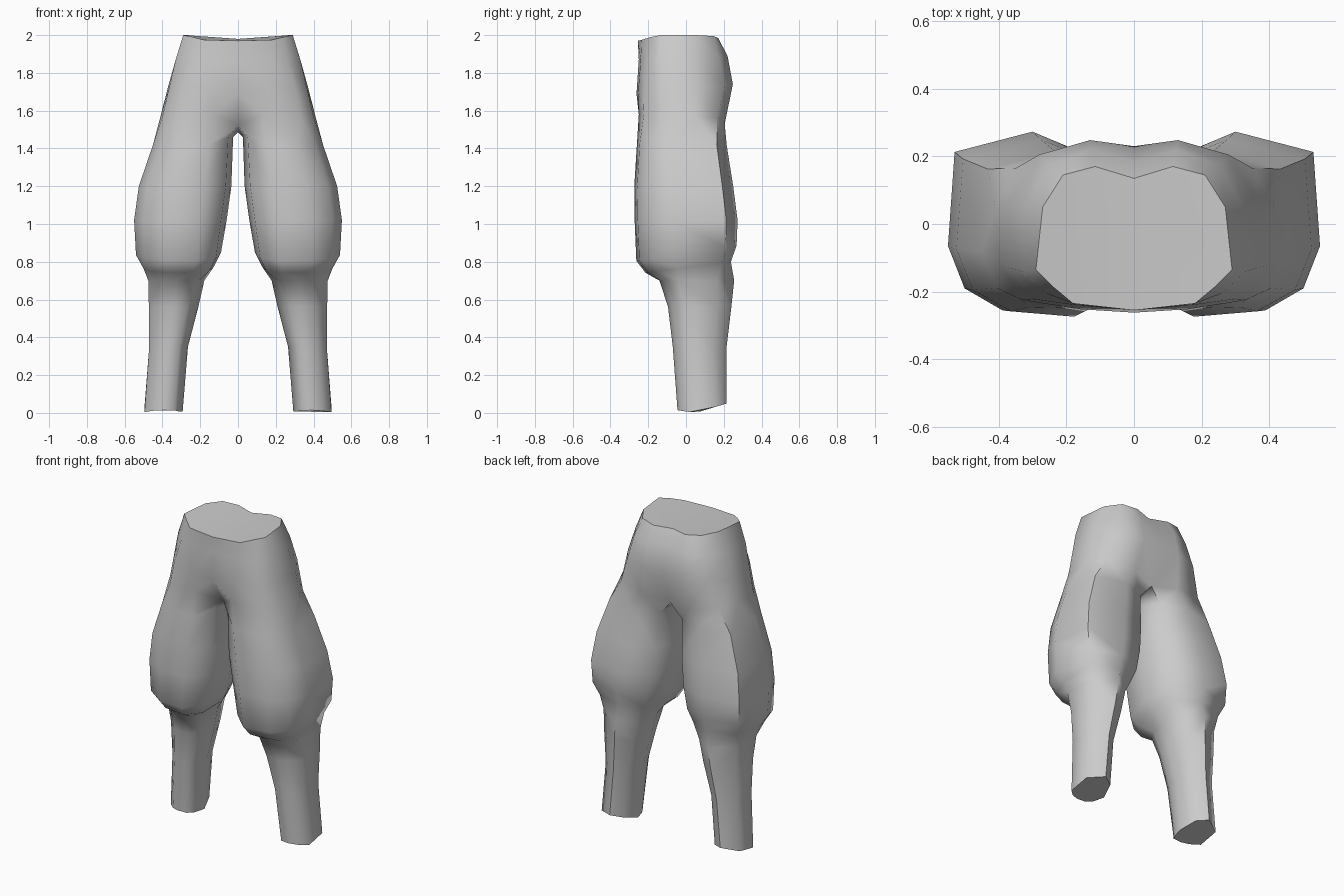
import bpy, bmesh, math

cube = bpy.data.objects.get("Cube")
if cube:
    bpy.data.objects.remove(cube, do_unlink=True)

# One plain grey material
grey = bpy.data.materials.new("plain grey")
grey.use_nodes = True
grey.diffuse_color = (0.6, 0.6, 0.6, 1)
bsdf = grey.node_tree.nodes["Principled BSDF"]
bsdf.inputs["Base Color"].default_value = (0.6, 0.6, 0.6, 1)
bsdf.inputs["Roughness"].default_value = 0.8

# Half outlines of the hips, front centre round to back centre: (x, y, z)
waist = [(0, -.255, 1.97), (.18, -.235, 1.975), (.24, -.185, 1.99), (.29, -.135, 2),
         (.27, .05, 2), (.21, .145, 1.995), (.115, .17, 1.985), (0, .135, 1.98)]
belly = [(0, -.25, 1.87), (.17, -.24, 1.87), (.26, -.205, 1.87), (.33, -.14, 1.87),
         (.33, .04, 1.87), (.25, .175, 1.88), (.125, .22, 1.89), (0, .185, 1.89)]
seat = [(0, -.262, 1.69), (.16, -.252, 1.71), (.30, -.222, 1.72), (.365, -.13, 1.72),
        (.372, .06, 1.72), (.28, .205, 1.73), (.13, .248, 1.74), (0, .23, 1.73)]
# Crotch outline has one extra point under the body, closing the leg opening
crotch = [(0, -.15, 1.52), (.13, -.25, 1.58), (.33, -.225, 1.57), (.40, -.12, 1.57),
          (.41, .05, 1.57), (.35, .165, 1.56), (.16, .205, 1.53), (0, .16, 1.51),
          (0, 0, 1.485)]

# Leg cross-sections in a unit box, same point order as the hips
thigh_section = [(.06, .17), (.29, 0), (.67, .03), (.9, .15), (1, .38),
                 (.96, .89), (.49, 1), (.12, .86), (0, .53)]
calf_section = [(.1, .18), (.22, .02), (.51, 0), (.76, .07), (1, .25),
                (1, .77), (.51, 1), (.17, .84), (0, .46)]

# Leg rings: z, rise towards the back, inner x, outer x, front y, back y
thigh_rings = [(1.42, 0, .026, .45, -.26, .215),
               (1.2, 0, .035, .525, -.274, .25),
               (1.02, 0, .06, .55, -.272, .273),
               (.845, .15, .09, .54, -.263, .268),
               (.77, .13, .128, .5, -.215, .238)]
calf_rings = [(.70, 0, .178, .475, -.14, .255),
              (.56, 0, .21, .472, -.095, .24),
              (.35, 0, .265, .47, -.07, .215),
              (.0, 0, .293, .495, -.045, .215)]


def place(section, ring):
    z, rise, x0, x1, y0, y1 = ring
    pts = [(x0 + u * (x1 - x0), y0 + v * (y1 - y0)) for u, v in section]
    return [(x, y, z + rise * y) for x, y in pts]


thighs = [place(thigh_section, r) for r in thigh_rings]
# Lift the inner points of the top thigh ring up to the crotch
thighs[0] = [(x, y, 1.46 if x < .06 else z) for x, y, z in thighs[0]]
calves = [place(calf_section, r) for r in calf_rings]
# Shape the uneven hem
calves[-1] = [(x, y, max((y - .05) * .3, (.05 - y) * .15)) for x, y, z in calves[-1]]

# Join the rings from waist to hem
bm = bmesh.new()
rings = [[bm.verts.new(p) for p in ring]
         for ring in [waist, belly, seat, crotch] + thighs + calves]
for a, b in zip(rings, rings[1:]):
    if len(a) == 8:
        pairs = [(i, i + 1) for i in range(7)]
    else:
        pairs = [(i, (i + 1) % 9) for i in range(9)]
    for i, j in pairs:
        bm.faces.new((a[i], a[j], b[j], b[i]))
caps = [bm.faces.new(rings[0]), bm.faces.new(rings[-1])]
bmesh.ops.recalc_face_normals(bm, faces=bm.faces)
if caps[0].normal.z < 0:
    bmesh.ops.reverse_faces(bm, faces=bm.faces)

mesh = bpy.data.meshes.new("trousers")
bm.to_mesh(mesh)
bm.free()
mesh.materials.append(grey)
trousers = bpy.data.objects.new("trousers", mesh)
bpy.context.collection.objects.link(trousers)

# Smooth cloth with crisp waist and hem
bpy.ops.object.select_all(action='DESELECT')
trousers.select_set(True)
bpy.context.view_layer.objects.active = trousers
bpy.ops.object.shade_smooth_by_angle(angle=math.radians(62))

# Mirror the second leg
mirror = trousers.modifiers.new("Mirror", 'MIRROR')
mirror.use_axis[0] = True
mirror.use_clip = True
mirror.merge_threshold = 0.001
